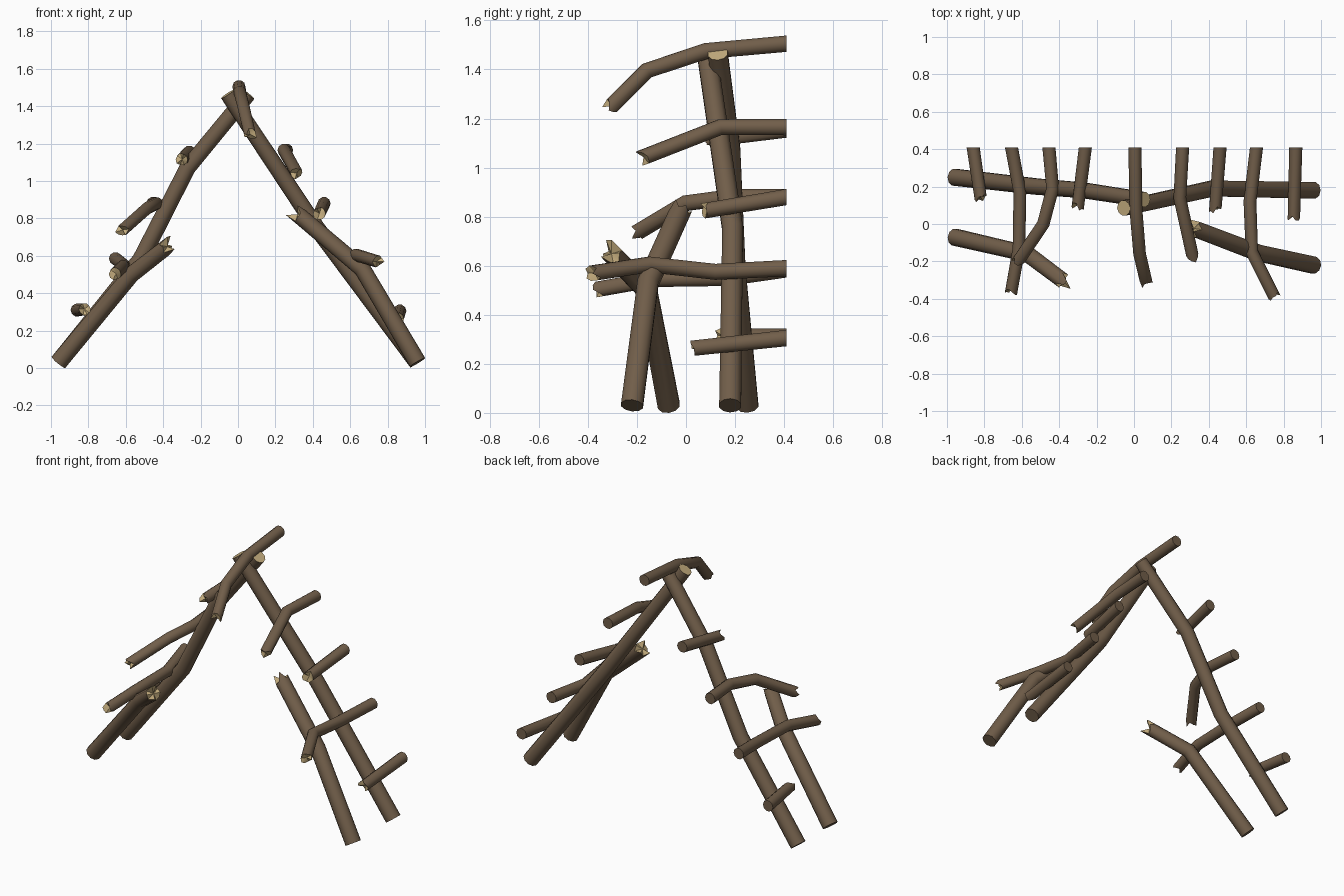
import bpy, bmesh, math, random
from mathutils import Vector

if "Cube" in bpy.data.objects:
    bpy.data.objects.remove(bpy.data.objects["Cube"])

random.seed(7)

def material(name, rgb):
    m = bpy.data.materials.new(name)
    m.diffuse_color = (*rgb, 1)
    m.use_nodes = True
    m.node_tree.nodes["Principled BSDF"].inputs["Base Color"].default_value = m.diffuse_color
    return m

BARK = material("brown_wood", (0.165, 0.112, 0.068))
SPLIT = material("pale_split_wood", (0.56, 0.42, 0.21))
SIDES = 10

def log(name, pts, r0, r1, flat_y=False, jag=0.0):
    """Sweep a round log through pts; a jag above 0 splinters the far end."""
    pts = [Vector(p) for p in pts]
    dirs = [(b - a).normalized() for a, b in zip(pts, pts[1:])]
    bm = bmesh.new()
    rings = []
    last = len(pts) - 1
    for i, p in enumerate(pts):
        if i == 0:
            t = Vector((0, -1, 0)) if flat_y else dirs[0]
        elif i == last:
            t = dirs[-1]
        else:
            t = (dirs[i - 1] + dirs[i]).normalized()
        ref = Vector((0, 0, 1)) if flat_y else Vector((0, 1, 0))
        u = (ref - t * ref.dot(t)).normalized()
        v = t.cross(u)
        r = r0 + (r1 - r0) * i / last
        ring = []
        for k in range(SIDES):
            a = math.tau * (k + 0.5) / SIDES
            co = p + (u * math.cos(a) + v * math.sin(a)) * r
            if i == last and jag:
                co += t * random.choice((-1, -0.3, 0.4, 1)) * jag
            ring.append(bm.verts.new(co))
        rings.append(ring)
    for a, b in zip(rings, rings[1:]):
        for k in range(SIDES):
            n = (k + 1) % SIDES
            bm.faces.new((a[k], a[n], b[n], b[k]))
    bm.faces.new(rings[0][::-1])
    # pale end, hollowed where the log has snapped
    c = bm.verts.new(pts[-1] - dirs[-1] * jag * 0.4)
    for k in range(SIDES):
        f = bm.faces.new((rings[-1][k], rings[-1][(k + 1) % SIDES], c))
        f.material_index = 1
    bmesh.ops.recalc_face_normals(bm, faces=bm.faces)
    me = bpy.data.meshes.new(name)
    bm.to_mesh(me)
    bm.free()
    me.materials.append(BARK)
    me.materials.append(SPLIT)
    ob = bpy.data.objects.new(name, me)
    bpy.context.collection.objects.link(ob)
    bpy.ops.object.select_all(action='DESELECT')
    ob.select_set(True)
    bpy.context.view_layer.objects.active = ob
    bpy.ops.object.shade_smooth_by_angle(angle=math.radians(40))

# Whole rafters crossing at the ridge
log("right_rafter", [(0.96, 0.18, 0.03), (0.42, 0.19, 0.75), (-0.055, 0.085, 1.465)], 0.047, 0.042)
log("left_rafter", [(-0.96, 0.25, 0.03), (-0.52, 0.2, 0.58), (-0.27, 0.18, 1.07),
                    (0.055, 0.13, 1.465)], 0.047, 0.042)

# Snapped front rafters
log("right_broken_rafter", [(0.96, -0.22, 0.03), (0.665, -0.155, 0.53), (0.31, -0.02, 0.83)],
    0.047, 0.044, jag=0.035)
log("left_broken_rafter", [(-0.96, -0.07, 0.03), (-0.57, -0.16, 0.5), (-0.37, -0.31, 0.655)],
    0.047, 0.042, jag=0.03)

# Ridge pole and cross poles, cut flat at the back and snapped at the front
B = 0.41
poles = {
    "ridge_pole": [(0.005, B, 1.505), (0.01, 0.08, 1.475), (0.03, -0.16, 1.395), (0.065, -0.31, 1.245)],
    "right_pole_top": [(0.26, B, 1.165), (0.245, 0.14, 1.165), (0.315, -0.18, 1.04)],
    "right_pole_upper": [(0.46, B, 0.88), (0.435, 0.08, 0.825)],
    "right_pole_middle": [(0.655, B, 0.59), (0.62, 0.12, 0.575), (0.63, -0.15, 0.605), (0.745, -0.38, 0.57)],
    "right_pole_low": [(0.865, B, 0.305), (0.855, 0.04, 0.265)],
    "left_pole_top": [(-0.26, B, 1.155), (-0.3, 0.095, 1.115)],
    "left_pole_upper": [(-0.455, B, 0.88), (-0.435, 0.19, 0.88), (-0.485, 0.0, 0.855), (-0.62, -0.2, 0.735)],
    "left_pole_middle": [(-0.655, B, 0.585), (-0.61, 0.17, 0.55), (-0.615, -0.13, 0.545), (-0.655, -0.355, 0.505)],
    "left_pole_low": [(-0.86, B, 0.31), (-0.82, 0.14, 0.315)],
}
for name, pts in poles.items():
    log(name, pts, 0.035, 0.033, flat_y=True, jag=0.018)
